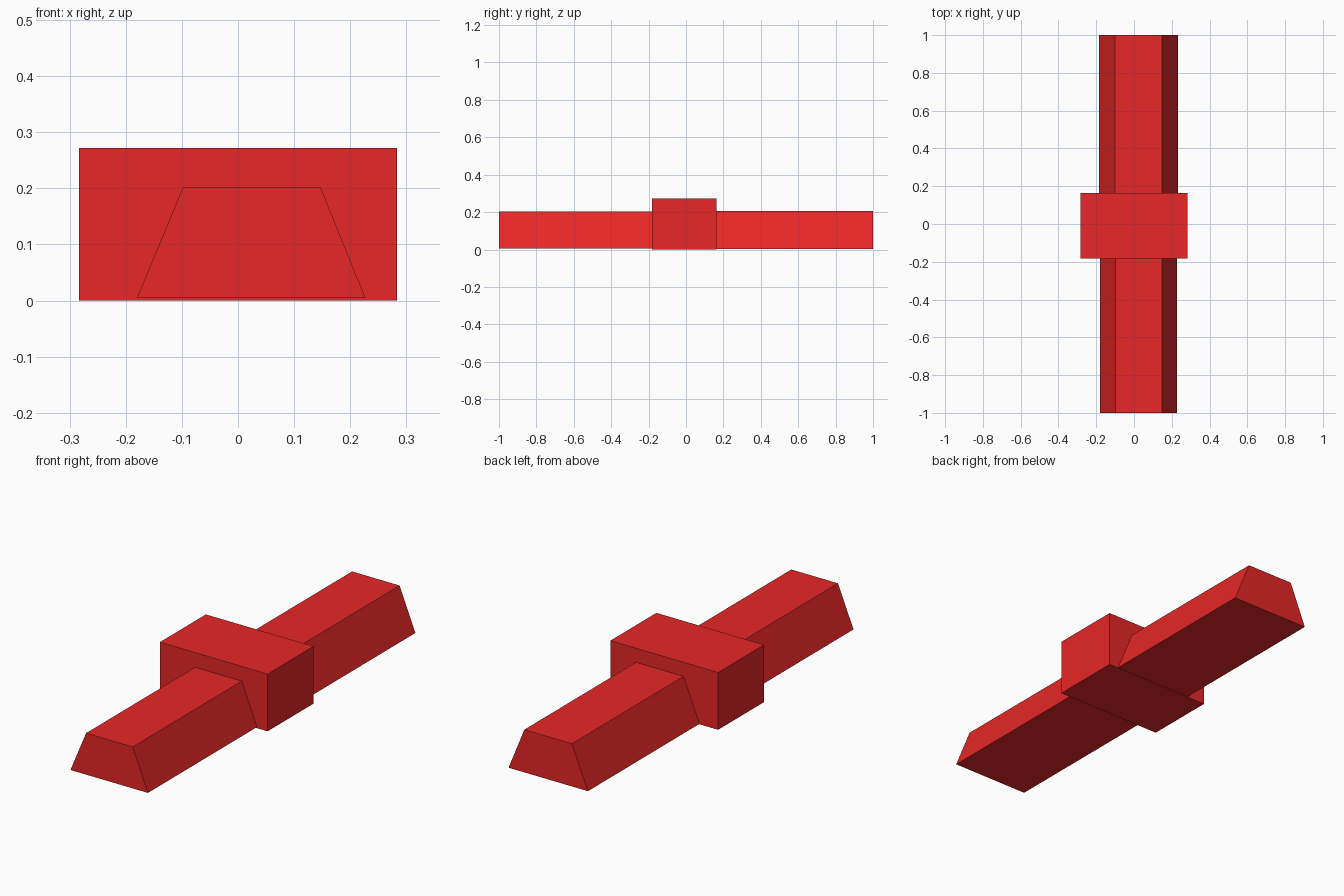
import bpy

if "Cube" in bpy.data.objects:
    bpy.data.objects.remove(bpy.data.objects["Cube"])

red = bpy.data.materials.new("red")
red.diffuse_color = (0.8, 0.02, 0.02, 1)
red.use_nodes = True
red.node_tree.nodes["Principled BSDF"].inputs["Base Color"].default_value = red.diffuse_color


def extrude_y(name, profile, y0, y1):
    """Closed prism: an xz profile (counter-clockwise from the front) swept along y."""
    n = len(profile)
    verts = [(x, y, z) for y in (y0, y1) for x, z in profile]
    faces = [tuple(range(n)), tuple(reversed(range(n, 2 * n)))]
    faces += [(i, i + n, (i + 1) % n + n, (i + 1) % n) for i in range(n)]
    mesh = bpy.data.meshes.new(name)
    mesh.from_pydata(verts, [], faces)
    mesh.materials.append(red)
    obj = bpy.data.objects.new(name, mesh)
    bpy.context.collection.objects.link(obj)
    return obj


# Central block
extrude_y("center_block", [(-0.283, 0), (0.283, 0), (0.283, 0.272), (-0.283, 0.272)],
          -0.182, 0.163)

# Tapered bars on either side of the block
extrude_y("front_bar", [(-0.18, 0.005), (0.227, 0.005), (0.147, 0.202), (-0.098, 0.202)],
          -1.0, -0.182)
extrude_y("back_bar", [(-0.185, 0.002), (0.232, 0.002), (0.149, 0.205), (-0.101, 0.205)],
          0.163, 1.0)
